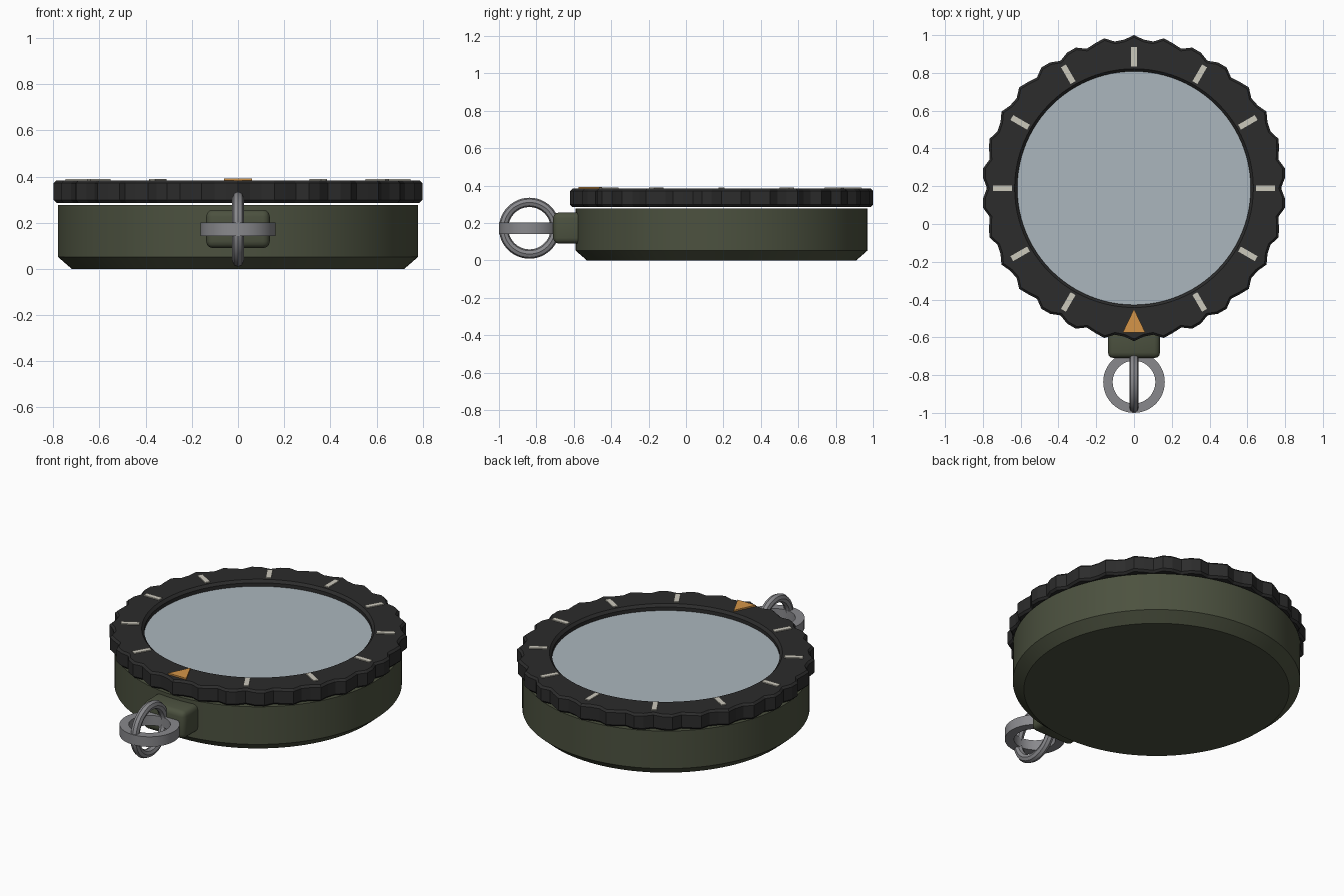
import bpy, bmesh, math
from mathutils import Matrix, Vector

cube = bpy.data.objects.get("Cube")
if cube:
    bpy.data.objects.remove(cube, do_unlink=True)

CY = 0.19            # centre of the round case
RING_Y, RING_Z = -0.837, 0.172
BEZEL_TOP = 0.383


def material(name, r, g, b):
    m = bpy.data.materials.new(name)
    m.use_nodes = True
    m.diffuse_color = (r, g, b, 1)
    m.node_tree.nodes["Principled BSDF"].inputs["Base Color"].default_value = (r, g, b, 1)
    return m


OLIVE = material("olive", 0.072, 0.083, 0.05)
BLACK = material("bezel black", 0.025, 0.025, 0.025)
GLASS = material("pale blue glass", 0.41, 0.47, 0.51)
CREAM = material("cream", 0.60, 0.58, 0.50)
ORANGE = material("orange", 0.66, 0.30, 0.065)
STEEL = material("steel grey", 0.25, 0.25, 0.265)


def finish(name, bm, mat, loc=(0, 0, 0), rot=(0, 0, 0), smooth=None):
    bmesh.ops.recalc_face_normals(bm, faces=bm.faces)
    mesh = bpy.data.meshes.new(name)
    bm.to_mesh(mesh)
    bm.free()
    mesh.materials.append(mat)
    ob = bpy.data.objects.new(name, mesh)
    bpy.context.collection.objects.link(ob)
    ob.location, ob.rotation_euler = loc, rot
    if smooth:
        bpy.ops.object.select_all(action='DESELECT')
        ob.select_set(True)
        bpy.context.view_layer.objects.active = ob
        bpy.ops.object.shade_smooth_by_angle(angle=math.radians(smooth))
    return ob


def lathe(profile, steps, closed, wave=lambda a: 0):
    """Sweep (radius, z, wave weight) points round z; open profiles get caps."""
    bm = bmesh.new()
    loops = []
    for r, z, w in profile:
        loop = []
        for i in range(steps):
            a = math.tau * i / steps
            rad = r + w * wave(a)
            loop.append(bm.verts.new((rad * math.sin(a), rad * math.cos(a), z)))
        loops.append(loop)
    pairs = list(zip(loops, loops[1:]))
    if closed:
        pairs.append((loops[-1], loops[0]))
    else:
        bm.faces.new(loops[0])
        bm.faces.new(loops[-1])
    for p, q in pairs:
        for i in range(steps):
            j = (i + 1) % steps
            bm.faces.new((p[i], p[j], q[j], q[i]))
    return bm


def plate(outline, thickness):
    bm = bmesh.new()
    face = bm.faces.new([bm.verts.new((x, y, 0)) for x, y in outline])
    top = bmesh.ops.extrude_face_region(bm, geom=[face])["geom"]
    bmesh.ops.translate(bm, vec=(0, 0, thickness),
                        verts=[v for v in top if isinstance(v, bmesh.types.BMVert)])
    return bm


# Case with chamfered base
finish("case", lathe([(0.72, 0, 0), (0.78, 0.052, 0), (0.78, 0.277, 0)], 96, False),
       OLIVE, (0, CY, 0), smooth=30)

# Scalloped bezel floating just above the case
bezel = [(0.618, 0.286, 0), (0.782, 0.286, 1), (0.794, 0.298, 1), (0.794, 0.371, 1),
         (0.782, BEZEL_TOP, 1), (0.632, BEZEL_TOP, 0), (0.618, 0.368, 0)]
finish("bezel", lathe(bezel, 96, True, lambda a: 0.016 * math.cos(30 * a)),
       BLACK, (0, CY, 0))

# Recessed glass
finish("glass", lathe([(0.619, 0.30, 0), (0.619, 0.347, 0)], 96, False),
       GLASS, (0, CY, 0), smooth=30)

# Hour marks, with a triangular pointer at the front
for i in range(12):
    angle = math.tau * i / 12
    if i == 6:
        finish("pointer", plate([(0, 0.64), (0.06, 0.765), (-0.06, 0.765)], 0.009),
               ORANGE, (0, CY, BEZEL_TOP), (0, 0, angle))
    else:
        finish("hour_mark", plate([(-0.015, 0.645), (0.015, 0.645),
                                   (0.015, 0.747), (-0.015, 0.747)], 0.006),
               CREAM, (0, CY, BEZEL_TOP), (0, 0, angle))

# Rounded lug that holds the rings
bm = bmesh.new()
bmesh.ops.create_cube(bm, size=1, matrix=Matrix.Diagonal((0.276, 0.19, 0.166, 1)))
bmesh.ops.bevel(bm, geom=bm.edges[:], offset=0.03, segments=3, profile=0.5,
                affect='EDGES')
finish("lug", bm, OLIVE, (0, -0.615, 0.173), smooth=30)

# Flat horizontal ring
band = [(0.113, -0.03, 0), (0.163, -0.03, 0), (0.163, 0.03, 0), (0.113, 0.03, 0)]
finish("flat_ring", lathe(band, 48, True), STEEL, (0, RING_Y, RING_Z), smooth=30)

# Round upright ring
section = [(0.138 + 0.025 * math.cos(math.tau * k / 8),
            0.025 * math.sin(math.tau * k / 8), 0) for k in range(8)]
finish("upright_ring", lathe(section, 48, True), STEEL,
       (0, RING_Y, RING_Z), (0, math.pi / 2, 0), smooth=30)
